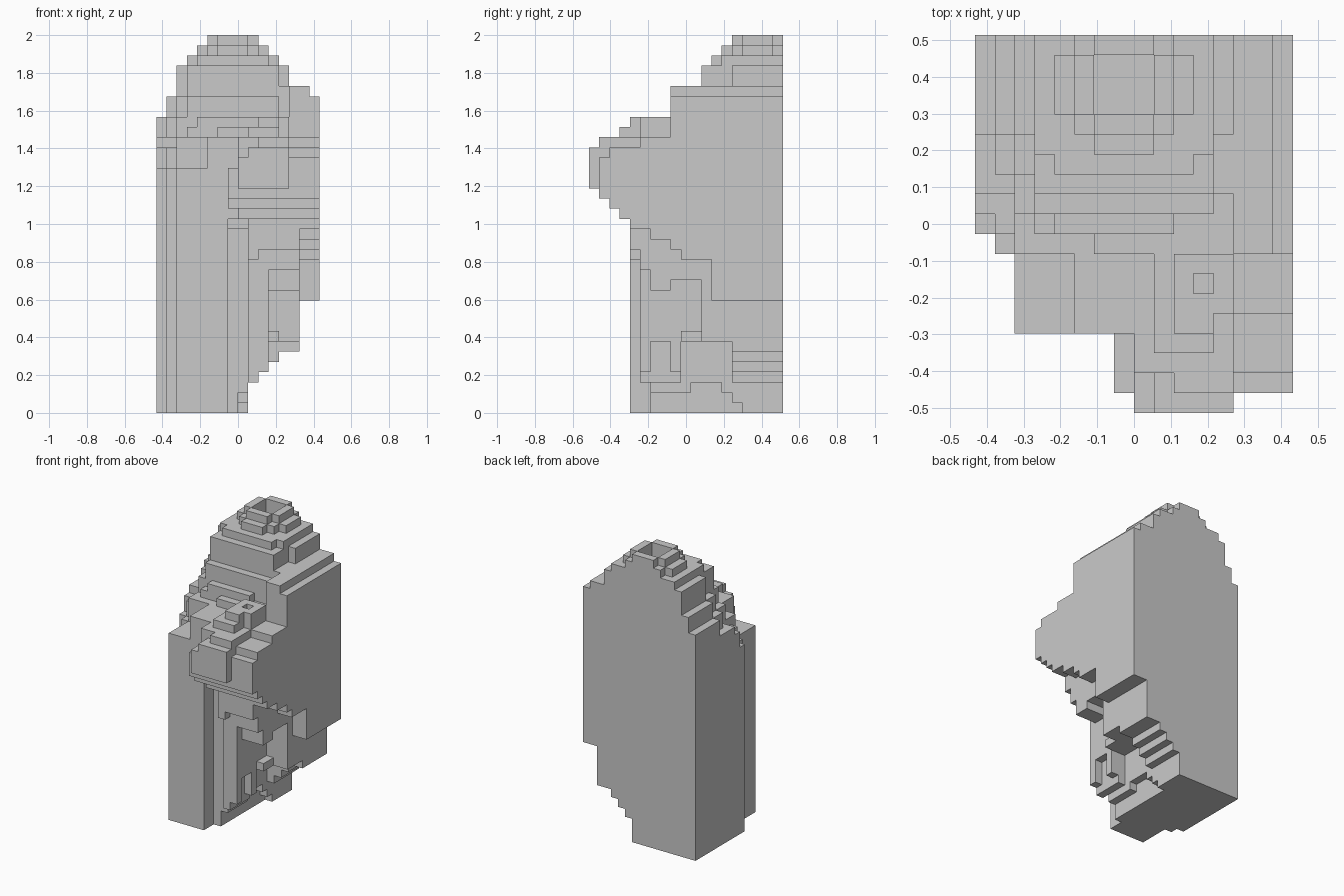
import bpy
import bmesh
from mathutils import Vector

cube = bpy.data.objects.get("Cube")
if cube:
    bpy.data.objects.remove(cube, do_unlink=True)

# Block grid: width, depth and height in cells
WIDE, DEEP, TALL = 16, 19, 37
CELL = 2 / TALL
cells = set()


def block(x, y, z):
    """All grid cells inside three half-open ranges."""
    return {(i, j, k) for i in range(*x) for j in range(*y) for k in range(*z)}


def terrace(left, right, front, top):
    """Solid step that runs from the ground to top and back to the rear wall."""
    cells.update(block((left, right), (front, DEEP), (0, top)))


def undercut(left, back, top):
    """Remove everything right of left, in front of back and below top."""
    cells.difference_update(block((left, WIDE), (0, back), (0, top)))


# Main body and front column
for step in [(2, 16, 4, 24), (5, 10, 4, 27), (6, 13, 8, 28), (3, 10, 8, 27),
             (4, 10, 9, 29), (3, 13, 9, 28)]:
    terrace(*step)

# Left shoulder, stepping down toward the front
for step in [(0, 2, 9, 24), (0, 2, 10, 26), (0, 2, 11, 27), (0, 2, 14, 29),
             (1, 2, 8, 24), (1, 2, 9, 26), (1, 2, 12, 29), (1, 2, 14, 31),
             (2, 3, 8, 27), (2, 3, 10, 29), (2, 3, 12, 31)]:
    terrace(*step)

# Right wall
terrace(13, 15, 8, 32)
terrace(15, 16, 8, 31)

# Summit slopes
for step in [(3, 12, 10, 31), (3, 13, 11, 32), (3, 12, 11, 34), (2, 13, 14, 34),
             (4, 11, 12, 35), (3, 12, 13, 35)]:
    terrace(*step)

# Rounded crown: two tiers with clipped corners
for x, y, z in [((6, 9), (13, 19), 35), ((5, 10), (14, 19), 35),
                ((4, 11), (15, 18), 35), ((6, 9), (14, 19), 36),
                ((5, 10), (15, 18), 36)]:
    cells |= block(x, y, (z, z + 1))

# Sloping underside of the right flank
for left, top in [(9, 3), (10, 4), (11, 5), (12, 6), (14, 11)]:
    undercut(left, DEEP, top)
for back, top in [(12, 15), (9, 16), (8, 17), (6, 18)]:
    undercut(14, back, top)

# Recess below the overhang, with a ragged roof and a hollow at its foot
for cut in [(11, 9, 12), (9, 5, 15), (10, 5, 16), (11, 6, 14)]:
    undercut(*cut)
for x, y, z in [((11, 16), (9, 11), (8, 13)), ((11, 16), (8, 9), (12, 13)),
                ((9, 16), (9, 14), (3, 7)), ((12, 16), (9, 11), (7, 8)),
                ((10, 12), (6, 8), (4, 7))]:
    cells -= block(x, y, z)

# Notch beside the front column and stepped edge of the base
for x, y, z in [((7, 9), (4, 6), (0, 18)), ((7, 9), (4, 5), (18, 19)),
                ((8, 9), (6, 15), (0, 1)), ((8, 9), (6, 14), (1, 2)),
                ((8, 9), (10, 13), (2, 3))]:
    cells -= block(x, y, z)

# Overhanging outcrop: left, right, front, bottom, top
for left, right, front, low, high in [
        (8, 16, 3, 19, 20), (7, 16, 2, 20, 21), (7, 16, 1, 21, 24),
        (8, 13, 0, 22, 25), (8, 16, 1, 24, 25), (9, 13, 0, 25, 26),
        (8, 16, 2, 25, 26), (10, 13, 1, 26, 27), (8, 13, 2, 26, 27),
        (12, 16, 5, 26, 27), (9, 12, 3, 27, 28), (10, 13, 5, 27, 29),
        (10, 12, 4, 27, 29)]:
    cells |= block((left, right), (front, 8), (low, high))

# Summit pit and small hole in the outcrop
cells -= block((6, 9), (15, 18), (33, TALL))
cells -= block((11, 12), (6, 7), (27, 29))

# Skin the outer faces of the cells
bm = bmesh.new()
corners = {}


def corner(p):
    if p not in corners:
        offset = Vector((p[0] - WIDE / 2, p[1] - DEEP / 2, p[2]))
        corners[p] = bm.verts.new(offset * CELL)
    return corners[p]


for cell in cells:
    for axis in range(3):
        u, v = (axis + 1) % 3, (axis + 2) % 3
        for side in (0, 1):
            neighbour = list(cell)
            neighbour[axis] += 2 * side - 1
            if tuple(neighbour) in cells:
                continue
            loop = []
            for a, b in ((0, 0), (1, 0), (1, 1), (0, 1)):
                p = list(cell)
                p[axis] += side
                p[u] += a
                p[v] += b
                loop.append(corner(tuple(p)))
            bm.faces.new(loop if side else loop[::-1])

# Merge flat regions into large clean faces
bmesh.ops.dissolve_limit(bm, angle_limit=0.01, verts=bm.verts, edges=bm.edges)
mesh = bpy.data.meshes.new("stepped_rock")
bm.to_mesh(mesh)
bm.free()
rock = bpy.data.objects.new("stepped_rock", mesh)
bpy.context.collection.objects.link(rock)

# Plain stone colour
stone = bpy.data.materials.new("stone_grey")
stone.use_nodes = True
grey = (0.59, 0.59, 0.59, 1)
stone.diffuse_color = grey
stone.node_tree.nodes["Principled BSDF"].inputs["Base Color"].default_value = grey
mesh.materials.append(stone)
